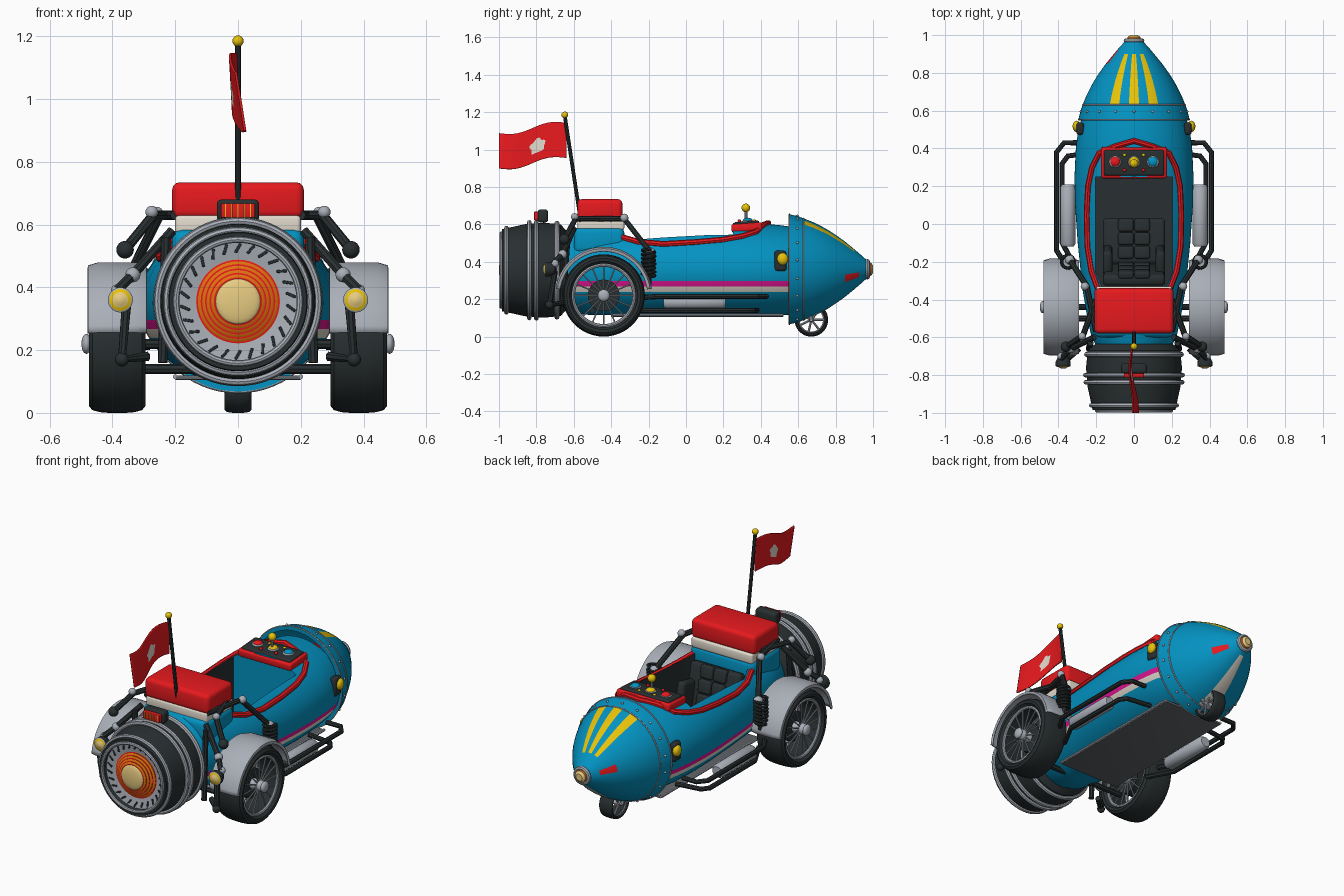
import bpy, bmesh, math
from math import sin, cos, pi, radians
from mathutils import Matrix

if "Cube" in bpy.data.objects:
    bpy.data.objects.remove(bpy.data.objects["Cube"])


def material(name, r, g, b):
    m = bpy.data.materials.new(name)
    m.use_nodes = True
    m.diffuse_color = (r, g, b, 1)
    m.node_tree.nodes["Principled BSDF"].inputs["Base Color"].default_value = (r, g, b, 1)
    return m


blue = material("body blue", .001, .29, .54)
red = material("bright red", .80, .01, .013)
dark = material("dark rubber", .022, .029, .031)
charcoal = material("charcoal", .12, .13, .14)
grey = material("steel grey", .40, .43, .48)
cream = material("cream", .76, .71, .61)
tan = material("warm lamp", .80, .60, .22)
yellow = material("yellow", .80, .54, .003)
orange = material("orange", .74, .17, .004)
magenta = material("magenta", .74, .008, .29)


def finish(ob, mirror=False):
    ob.data.shade_smooth()
    ob.data.set_sharp_from_angle(angle=radians(35))
    if mirror:
        ob.modifiers.new("mirror", 'MIRROR')
    return ob


def make(name, bm, mats, mirror=False):
    bmesh.ops.recalc_face_normals(bm, faces=bm.faces)
    me = bpy.data.meshes.new(name)
    bm.to_mesh(me)
    bm.free()
    for m in mats:
        me.materials.append(m)
    ob = bpy.data.objects.new(name, me)
    bpy.context.collection.objects.link(ob)
    return finish(ob, mirror)


def loft(bm, rings, closed=True, rule=None):
    rows = [[bm.verts.new(p) for p in ring] for ring in rings]
    n = len(rows[0])
    for i in range(len(rows) - 1):
        for j in range(n if closed else n - 1):
            k = (j + 1) % n
            f = bm.faces.new((rows[i][j], rows[i][k], rows[i + 1][k], rows[i + 1][j]))
            if rule:
                f.material_index = rule(i, j)
    return rows


def lathe(name, prof, c, mats, axis='Y', n=48, span=None, rule=None, mirror=False):
    """Spin (offset, radius) points about an axis; angle 0 is straight up."""
    bm = bmesh.new()
    a0, a1 = span or (0, 360)
    count = n if span is None else n + 1
    angles = [radians(a0 + (a1 - a0) * j / n) for j in range(count)]
    rings = []
    for t, r in prof:
        rings.append([(c[0] + r * sin(a), c[1] + t, c[2] + r * cos(a)) if axis == 'Y' else
                      (c[0] + t, c[1] + r * sin(a), c[2] + r * cos(a)) for a in angles])
    loft(bm, rings, span is None, rule)
    bmesh.ops.remove_doubles(bm, verts=bm.verts, dist=1e-5)
    return make(name, bm, mats, mirror)


def ring(name, c, R, r, mat, axis='Y', mirror=False):
    prof = [(r * sin(a * pi / 4), R + r * cos(a * pi / 4)) for a in range(9)]
    return lathe(name, prof, c, [mat], axis, 64, mirror=mirror)


def box(name, c, size, mat, bevel=.01, rx=0, ry=0, mirror=False):
    bm = bmesh.new()
    bmesh.ops.create_cube(bm, size=1, matrix=Matrix.Diagonal((*size, 1)))
    bmesh.ops.bevel(bm, geom=bm.edges[:], offset=bevel, segments=3, profile=.5, affect='EDGES')
    rot = Matrix.Rotation(radians(rx), 4, 'X') @ Matrix.Rotation(radians(ry), 4, 'Y')
    bm.transform(Matrix.Translation(c) @ rot)
    return make(name, bm, [mat], mirror)


def ball(name, c, r, mat, scale=(1, 1, 1), mirror=False):
    bm = bmesh.new()
    bmesh.ops.create_uvsphere(bm, u_segments=20, v_segments=12, radius=r)
    bm.transform(Matrix.Translation(c) @ Matrix.Diagonal((*scale, 1)))
    return make(name, bm, [mat], mirror)


def tube(name, paths, r, mat, mirror=False):
    cu = bpy.data.curves.new(name, 'CURVE')
    cu.dimensions, cu.bevel_depth, cu.bevel_resolution = '3D', r, 2
    cu.use_fill_caps = True
    for pts in paths:
        sp = cu.splines.new('POLY')
        sp.points.add(len(pts) - 1)
        for p, q in zip(sp.points, pts):
            p.co = (*q, 1)
    ob = bpy.data.objects.new(name, cu)
    bpy.context.collection.objects.link(ob)
    bpy.ops.object.select_all(action='DESELECT')
    ob.select_set(True)
    bpy.context.view_layer.objects.active = ob
    bpy.ops.object.convert(target='MESH')
    ob = bpy.context.object
    ob.data.materials.clear()
    ob.data.materials.append(mat)
    return finish(ob, mirror)


# Body hull: elliptical stations (y, half width, half height)
STATIONS = [(-.66, .19, .20), (-.6, .225, .23), (-.48, .25, .24), (-.35, .272, .245), (-.1, .298, .25),
            (.1, .312, .255), (.25, .315, .257), (.4, .308, .254), (.5, .295, .246), (.58, .27, .235)]


def top_z(x, y):
    for (ya, wa, ha), (yb, wb, hb) in zip(STATIONS, STATIONS[1:]):
        if ya <= y <= yb:
            t = (y - ya) / (yb - ya)
            w, h = wa + (wb - wa) * t, ha + (hb - ha) * t
            return .35 + h * math.sqrt(max(0, 1 - (x / w) ** 2))


bm = bmesh.new()
rows = loft(bm, [[(w * sin(a * pi / 36), y, max(.115, .35 + h * cos(a * pi / 36))) for a in range(72)]
                 for y, w, h in STATIONS])
bm.faces.new(rows[0])
bm.faces.new(rows[-1])
for z in (.238, .268, .296):
    bmesh.ops.bisect_plane(bm, geom=bm.verts[:] + bm.edges[:] + bm.faces[:], plane_co=(0, 0, z), plane_no=(0, 0, 1))
for f in bm.faces:
    c = f.calc_center_median()
    if abs(c.x) > .15:
        f.material_index = 2 if .268 < c.z < .296 else 3 if .238 < c.z < .268 else 0
hull_mats = [blue, dark, magenta, cream]
hull = make("body_hull", bm, hull_mats)

# Cockpit tub, dark inside with a blue front bulkhead
TUB = [(-.17, -.335), (-.205, -.25), (-.205, .25), (.205, .25), (.205, -.25), (.17, -.335)]
bm = bmesh.new()
rows = loft(bm, [[(x, y, z) for x, y in TUB] for z in (.19, .9)])
for r in rows:
    bm.faces.new(r)
for f in bm.faces:
    f.material_index = 0 if f.calc_center_median().y > .24 else 1
cutter = make("cockpit_cutter", bm, hull_mats)
cutter.hide_render = True
mod = hull.modifiers.new("cockpit", 'BOOLEAN')
mod.object, mod.operation, mod.solver = cutter, 'DIFFERENCE', 'EXACT'
bpy.context.view_layer.objects.active = hull
bpy.ops.object.modifier_apply(modifier=mod.name)
bpy.data.objects.remove(cutter)
finish(hull)
RIM = [(.19, -.345), (.225, -.25), (.246, -.12), (.25, .05), (.243, .2), (.222, .3), (.185, .375), (.1, .41), (0, .44)]
outline = RIM + [(-x, y) for x, y in reversed(RIM[:-1])]
tube("cockpit_rim", [[(x, y, top_z(x, y) + .006) for x, y in outline]], .016, red)

# Bucket seat with side bolsters
box("seat_base", (0, -.09, .24), (.33, .24, .1), dark, .02)
box("seat_back", (0, -.27, .37), (.33, .06, .3), dark, .02, rx=12)
box("seat_bolster", (.14, -.19, .34), (.05, .13, .2), dark, .02, rx=12, mirror=True)
for j in range(3):
    box("seat_back_pad", (.043, -.225 - j * .02, .33 + j * .08), (.082, .04, .075), dark, .012, rx=12, mirror=True)
    box("seat_base_pad", (.043, -.15 + j * .072, .295), (.082, .068, .03), dark, .012, mirror=True)

# Dashboard
box("dash_frame", (0, .325, .583), (.35, .165, .045), red, .012, rx=4)
box("dash_panel", (0, .325, .594), (.32, .135, .045), dark, .01, rx=4)
for x, m in ((-.1, red), (0, yellow), (.1, blue)):
    ball("dash_bezel", (x, .33, .613), .033, grey, (1, 1, .4))
    ball("dash_button", (x, .33, .62), .026, m, (1, 1, .6))
for x in (-.05, .05):
    for y in (.285, .365):
        ball("dash_switch", (x, y, .618), .009, yellow if y > .3 else red)
tube("gear_stick", [[(0, .32, .6), (0, .32, .68)]], .008, grey)
ball("gear_knob", (0, .32, .688), .023, yellow)

# Nose cone with painted stripes
NOSE = [(.55, .27), (.55, .295), (.6, .283), (.63, .272), (.68, .252), (.72, .232), (.76, .21), (.8, .184),
        (.85, .148), (.9, .107), (.925, .086), (.945, .068), (.97, .046), (.97, 0)]


def nose_rule(i, j):
    y = (NOSE[i][0] + NOSE[i + 1][0]) / 2
    if .63 < y < .9 and j in (63, 0, 60, 59, 3, 4):
        return 1
    if .63 < y < .94 and 30 <= j <= 33:
        return 2
    return 3 if .85 < y < .92 and j in (18, 19, 20, 49, 50, 51) else 0


lathe("nose_cone", NOSE, (0, 0, .36), [blue, yellow, cream, red], n=64, rule=nose_rule)
for y, r in ((.553, .294), (.63, .272)):
    ring("nose_seam", (0, y, .36), r, .004, grey)
for k in range(18):
    a = k * pi / 9
    ball("nose_rivet", (.285 * sin(a), .595, .36 + .285 * cos(a)), .007, grey)
ring("nose_collar", (0, .97, .36), .042, .013, grey)
lathe("nose_cap", [(.965, .04), (.99, .034), (1, .02), (1, 0)], (0, 0, .36), [orange, tan],
      rule=lambda i, j: min(i, 1), n=32)

# Jet engine drum, nozzle and glowing core
lathe("engine_drum", [(-.6, .15), (-.63, .2), (-.67, .245), (-.76, .254), (-.86, .246), (-.985, .219),
                      (-.985, .198), (-.96, .19), (-.95, .13)], (0, 0, .355), [dark, grey], n=64,
      rule=lambda i, j: int(i > 6))
for y, R, r in ((-.69, .25, .014), (-.8, .258, .012), (-.838, .256, .012), (-.96, .226, .012), (-.988, .197, .01)):
    ring("engine_band", (0, y, .355), R, r, grey)
for k in range(26):
    a = k * pi / 13
    box("nozzle_slot", (.17 * sin(a), -.955, .355 + .17 * cos(a)), (.009, .012, .034), dark, .002,
        ry=math.degrees(a) + 30)
core = []
for k in range(5):
    y, r = -.945 - .009 * k, .142 - .014 * k
    core += [(y, r), (y - .006, r - .009), (y - .006, r - .014)]
lathe("jet_core", core + [(-.99, 0)], (0, 0, .355), [orange, red], rule=lambda i, j: int(i % 3 == 1))
ball("jet_glow", (0, -.985, .355), .073, tan, (1, .2, 1))
box("tail_light_box", (0, -.765, .645), (.135, .055, .07), dark, .015)
box("tail_light_lens", (0, -.797, .645), (.108, .03, .046), red, .004)
for k in range(5):
    box("tail_light_strip", ((k - 2) * .02, -.811, .645), (.004, .006, .044), yellow, .001)

# Rear bench and its fairing
box("bench_fairing", (0, -.465, .515), (.42, .27, .14), blue, .03)
box("bench_base", (0, -.455, .6), (.4, .25, .06), cream, .012)
box("bench_cushion", (0, -.46, .677), (.42, .24, .116), red, .024)

# Flag on its pole
tube("flag_pole", [[(0, -.56, .6), (0, -.648, 1.18)]], .01, dark)
ball("flag_finial", (0, -.648, 1.185), .018, yellow)
bm = bmesh.new()
N, M = 60, 40


def flag_rule(i, j):
    dy, dz = (i / N - .42) * .36, (j / M - .42) * .2
    return int(math.hypot(dy, dz) < .04 + .005 * cos(5 * math.atan2(dy, dz)))


loft(bm, [[(-.015 * sin(u * 5) + .03 * u * (.4 - v), -.64 - .36 * u, .955 - .055 * u + .016 * sin(2 * pi * u) + .188 * v)
           for v in (j / M for j in range(M + 1))] for u in (i / N for i in range(N + 1))], False, flag_rule)
flag = make("flag", bm, [red, cream])
flag.modifiers.new("cloth", 'SOLIDIFY').thickness = .008


# Wheels: tyre, rim, hub and spokes
def wheel(name, c, R, w, spokes, wire, mirror):
    h = w / 2
    side = [(h * .75, .76), (h * .97, .83), (h, .9), (h * .88, .96), (h * .6, .99), (h * .3, 1)]
    tyre = [(-t, R * r) for t, r in side] + [(t, R * r) for t, r in reversed(side)]
    lathe(name + "_tyre", tyre + tyre[:1], c, [dark], 'X', 48, mirror=mirror)
    for s in (-1, 1):
        ring(name + "_rim", (c[0] + s * h * .75, c[1], c[2]), R * .74, R * .045, grey, 'X', mirror)
    lathe(name + "_hub", [(-h, 0), (-h, R * .14), (h * .9, R * .14), (h * 1.1, R * .09), (h * 1.1, 0)], c, [grey],
          'X', 20, mirror=mirror)
    lines = []
    for k in range(spokes):
        a = 2 * pi * k / spokes
        for s in (-1, 1):
            lines.append([(c[0] + s * h * .7, c[1] + R * q * cos(a), c[2] + R * q * sin(a)) for q in (.12, .74)])
    tube(name + "_spokes", lines, wire, grey, mirror)


wheel("rear_wheel", (.385, -.44, .22), .22, .18, 16, .004, True)
wheel("steering_wheel", (0, .67, .09), .09, .085, 7, .006, False)
tube("steering_fork", [[(.052, .67, .09), (.052, .64, .2)], [(0, .67, .09), (.055, .67, .09)]], .01, grey, True)
lathe("brake_drum", [(-.06, 0), (-.06, .085), (.02, .085), (.02, 0)], (.385, -.44, .22), [dark], 'X', 32, mirror=True)
fender = lathe("fender", [(-.095, .235), (-.093, .25), (-.06, .26), (.06, .26), (.093, .25), (.095, .235)],
               (.385, -.44, .22), [grey], 'X', 32, (-82, 82), mirror=True)
fender.modifiers.new("sheet", 'SOLIDIFY').thickness = .008
tube("axle", [[(-.49, -.44, .22), (.49, -.44, .22)], [(-.32, -.5, .14), (.32, -.5, .14)]], .016, dark)
ball("hub_cap", (.483, -.44, .22), .032, grey, (.5, 1, 1), True)

# Suspension arms, coil springs and marker lamps
tube("support_frame", [[(.2, -.57, .63), (.25, -.33, .63), (.34, -.19, .45), (.35, -.2, .28)],
                       [(.2, -.4, .63), (.27, -.59, .63), (.36, -.65, .52)],
                       [(.21, -.6, .58), (.335, -.66, .44), (.385, -.71, .39)],
                       [(.355, -.7, .35), (.37, -.73, .17), (.29, -.66, .18)],
                       [(.23, -.63, .56), (.24, -.66, .16)]], .016, dark, True)
for c, r, m in (((.26, -.33, .635), .022, grey), ((.275, -.595, .64), .02, grey), ((.36, -.65, .52), .028, dark),
                ((.34, -.19, .45), .026, grey), ((.335, -.66, .44), .024, grey), ((.385, -.7, .39), .02, grey),
                ((.37, -.73, .17), .022, dark)):
    ball("frame_joint", c, r, m, mirror=True)
tube("coil_spring", [[(.35 + .034 * cos(k * .6), -.2 + .034 * sin(k * .6), .32 + k * .002) for k in range(75)]],
     .009, dark, True)
lathe("marker_lamp", [(.04, 0), (.03, .025), (0, .04), (-.022, .04), (-.025, .035), (-.027, .025), (-.034, .014),
                      (-.036, 0)], (.375, -.73, .36), [dark, grey, yellow, tan], n=24, mirror=True,
      rule=lambda i, j: (0, 0, 0, 1, 2, 3, 3)[i])

# Side lamps by the nose
box("side_lamp_bracket", (.285, .505, .405), (.04, .065, .11), dark, .015, mirror=True)
ball("side_lamp", (.304, .517, .415), .03, yellow, (.7, 1, 1.1), True)

# Underbody plate, side rails and mufflers
box("floor_plate", (0, .06, .112), (.4, .92, .014), charcoal, .003)
tube("plate_edge", [[(.2, -.4, .115), (.2, .52, .115)]], .008, grey, True)
tube("side_rail", [[(.28, .43, .215), (.37, .43, .215), (.41, .38, .215), (.41, -.14, .215), (.36, -.22, .21)],
                   [(.2, .38, .14), (.35, .36, .14), (.38, .32, .14), (.38, -.1, .14), (.3, -.25, .14)]],
     .014, dark, True)
lathe("muffler", [(-.12, 0), (-.12, .03), (-.105, .04), (.195, .04), (.21, .03), (.21, 0)], (.35, 0, .185), [grey],
      n=24, mirror=True)
